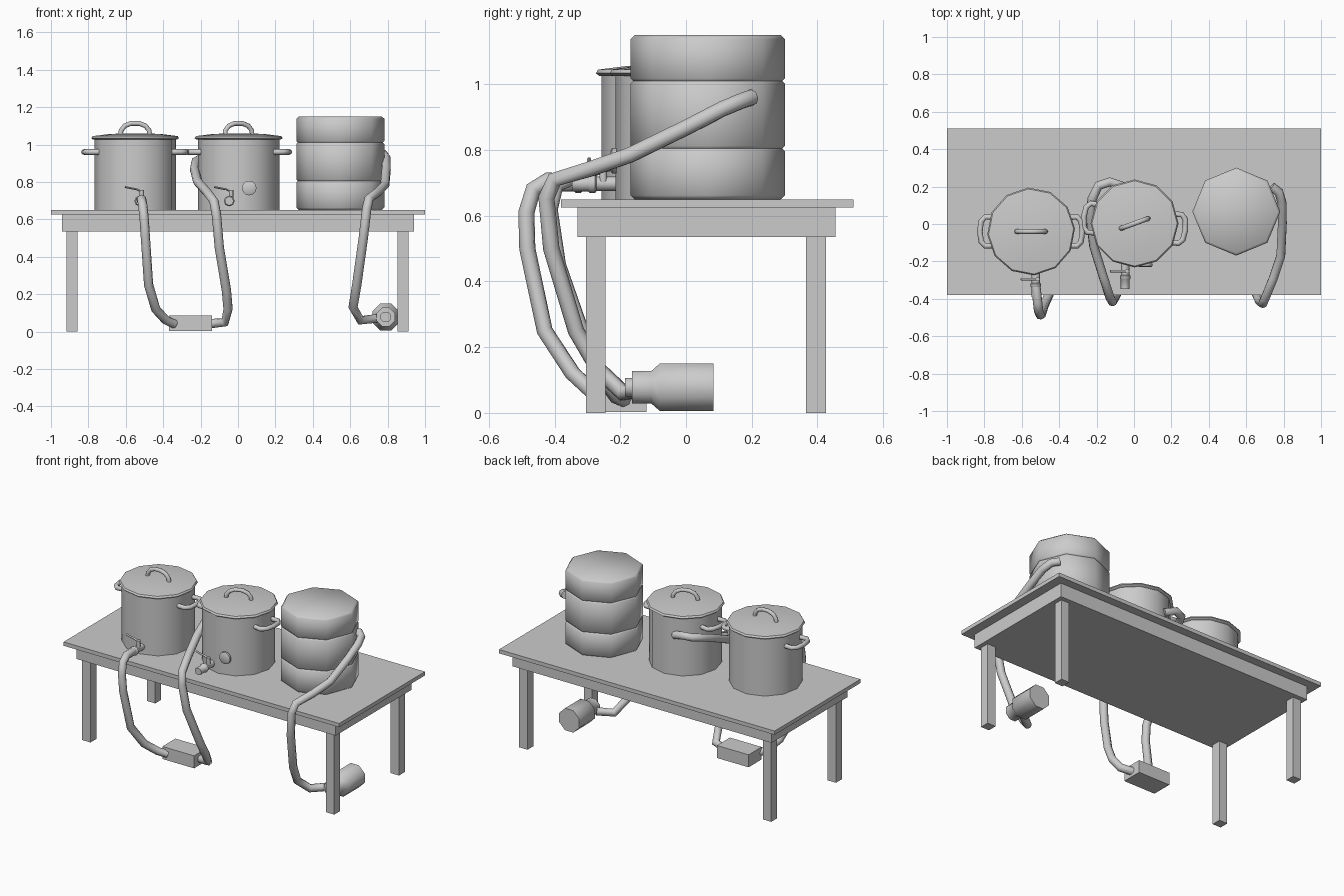
import bpy, bmesh, math
from mathutils import Vector

if "Cube" in bpy.data.objects:
    bpy.data.objects.remove(bpy.data.objects["Cube"])


def finish(name, bm, angle=None):
    bmesh.ops.recalc_face_normals(bm, faces=bm.faces)
    me = bpy.data.meshes.new(name)
    bm.to_mesh(me)
    bm.free()
    ob = bpy.data.objects.new(name, me)
    bpy.context.collection.objects.link(ob)
    if angle:
        smooth(ob, angle)
    return ob


def smooth(ob, angle):
    bpy.ops.object.select_all(action='DESELECT')
    ob.select_set(True)
    bpy.context.view_layer.objects.active = ob
    bpy.ops.object.shade_smooth_by_angle(angle=math.radians(angle))


def box(name, x0, x1, y0, y1, z0, z1):
    bm = bmesh.new()
    bmesh.ops.create_cube(bm, size=1)
    for v in bm.verts:
        v.co = ((x0 + x1) / 2 + v.co.x * (x1 - x0),
                (y0 + y1) / 2 + v.co.y * (y1 - y0),
                (z0 + z1) / 2 + v.co.z * (z1 - z0))
    return finish(name, bm)


def lathe(name, profile, sides, origin, axis=(0, 0, 1), turn=0.0, angle=50):
    """Revolve (radius, height) points, capping both ends."""
    bm = bmesh.new()
    rot = Vector((0, 0, 1)).rotation_difference(Vector(axis))
    rings = []
    for r, h in profile:
        ring = []
        for i in range(sides):
            a = turn + 2 * math.pi * i / sides
            p = rot @ Vector((r * math.cos(a), r * math.sin(a), h))
            ring.append(bm.verts.new(p + Vector(origin)))
        rings.append(ring)
    for lo, hi in zip(rings, rings[1:]):
        for i in range(sides):
            j = (i + 1) % sides
            bm.faces.new((lo[i], lo[j], hi[j], hi[i]))
    bm.faces.new(rings[0])
    bm.faces.new(rings[-1])
    return finish(name, bm, angle)


def tube(name, points, radius, res=2):
    cu = bpy.data.curves.new(name, 'CURVE')
    cu.dimensions = '3D'
    cu.bevel_depth = radius
    cu.bevel_resolution = res
    cu.use_fill_caps = True
    sp = cu.splines.new('POLY')
    sp.points.add(len(points) - 1)
    for p, co in zip(sp.points, points):
        p.co = (*co, 1)
    ob = bpy.data.objects.new(name, cu)
    bpy.context.collection.objects.link(ob)
    bpy.ops.object.select_all(action='DESELECT')
    ob.select_set(True)
    bpy.context.view_layer.objects.active = ob
    bpy.ops.object.convert(target='MESH')
    smooth(bpy.context.object, 60)


# Table
box("table_top", -1, 1, -0.38, 0.51, 0.625, 0.65)
box("table_apron", -0.94, 0.94, -0.33, 0.455, 0.535, 0.625)
for xn, x in (("left", -0.887), ("right", 0.882)):
    for yn, y in (("front", -0.275), ("back", 0.396)):
        box(f"{yn}_{xn}_leg", x - 0.03, x + 0.03, y - 0.03, y + 0.03, 0, 0.54)


# Pots with lids, handles and spigots
def pot(name, cx, cy, turn, side_turn, lid_turn, tap_x, lever):
    lathe(name + "_body", [(0.218, 0.65), (0.218, 1.03)], 12, (cx, cy, 0), turn=turn)
    lathe(name + "_lid", [(0.225, 1.026), (0.235, 1.034), (0.228, 1.045),
                          (0.14, 1.056), (0.05, 1.06)], 12, (cx, cy, 0), turn=turn)
    # lid handle arch
    c, s = math.cos(lid_turn), math.sin(lid_turn)
    arch = [(-0.078, 1.045), (-0.075, 1.075), (-0.055, 1.1), (-0.022, 1.113),
            (0.022, 1.113), (0.055, 1.1), (0.075, 1.075), (0.078, 1.045)]
    tube(name + "_lid_handle", [(cx + c * u, cy + s * u, z) for u, z in arch], 0.013)
    # side handles
    loop = [(0.19, -0.075), (0.245, -0.078), (0.267, -0.055), (0.274, 0),
            (0.267, 0.055), (0.245, 0.078), (0.19, 0.075)]
    for sn, sgn in (("left", -1), ("right", 1)):
        c, s = sgn * math.cos(side_turn), sgn * math.sin(side_turn)
        tube(f"{name}_{sn}_handle", [(cx + c * u - s * v, cy + s * u + c * v, 0.96)
                                     for u, v in loop], 0.015)
    # spigot and lever
    y = cy - 0.2
    lathe(name + "_spigot", [(0.022, 0), (0.022, 0.075), (0.029, 0.08), (0.029, 0.095),
                             (0.024, 0.1), (0.024, 0.15)], 8, (tap_x, y, 0.698), (0, -1, 0))
    lathe(name + "_valve_stem", [(0.012, 0.7), (0.012, 0.757)], 8, (tap_x + 0.01, y - 0.055, 0))
    tube(name + "_lever", [(tap_x + 0.02, y - 0.055, 0.742), (tap_x - 0.015, y - 0.055, 0.76),
                           (tap_x - 0.08, y - 0.055, 0.773)], 0.006, 1)


pot("left_pot", -0.55, -0.04, math.radians(4), 0, 0, -0.525, -1)
pot("middle_pot", 0.003, 0.003, 0, math.radians(-7), math.radians(20), -0.047, -1)

# Thermometer dial on the middle pot
lathe("thermometer_dial", [(0.015, 0), (0.015, 0.02), (0.039, 0.022), (0.039, 0.035),
                           (0.03, 0.04)], 12, (0.06, -0.19, 0.767), (0, -1, 0))

# Octagonal insulated drum with two grooves
lathe("drum", [(0.222, 0.65), (0.235, 0.662),
               (0.235, 0.797), (0.227, 0.805), (0.235, 0.813),
               (0.235, 1.002), (0.227, 1.01), (0.235, 1.018),
               (0.235, 1.138), (0.222, 1.15)], 8, (0.547, 0.066, 0))

# Hoses
tube("left_pot_hose", [(-0.525, -0.33, 0.7), (-0.515, -0.42, 0.708), (-0.51, -0.465, 0.68),
                       (-0.502, -0.486, 0.61), (-0.495, -0.483, 0.5), (-0.478, -0.43, 0.25),
                       (-0.44, -0.345, 0.12), (-0.385, -0.28, 0.06), (-0.34, -0.245, 0.04)], 0.025)
tube("middle_pot_hose", [(-0.06, 0.2, 0.91), (-0.13, 0.225, 0.935), (-0.19, 0.205, 0.93),
                         (-0.225, 0.13, 0.91), (-0.233, 0.03, 0.87), (-0.215, -0.12, 0.8),
                         (-0.165, -0.28, 0.745), (-0.128, -0.395, 0.695), (-0.115, -0.415, 0.62),
                         (-0.1, -0.39, 0.45), (-0.062, -0.31, 0.22), (-0.053, -0.26, 0.12),
                         (-0.07, -0.21, 0.05), (-0.15, -0.19, 0.042)], 0.025)
tube("drum_hose", [(0.735, 0.2, 0.96), (0.775, 0.17, 0.95), (0.792, 0.11, 0.925),
                   (0.793, 0, 0.868), (0.785, -0.17, 0.785), (0.745, -0.29, 0.743),
                   (0.7, -0.4, 0.71), (0.688, -0.425, 0.655), (0.67, -0.41, 0.5),
                   (0.635, -0.335, 0.25), (0.615, -0.265, 0.13), (0.655, -0.19, 0.06),
                   (0.74, -0.13, 0.07)], 0.025)

# Pump box and motor pump under the table
box("pump_box", -0.37, -0.14, -0.255, -0.12, 0.003, 0.085)
lathe("motor_pump", [(0.03, -0.185), (0.03, -0.165), (0.054, -0.165), (0.054, -0.105),
                     (0.078, -0.08), (0.078, 0.083)], 8, (0.79, 0, 0.078), (0, 1, 0),
      turn=math.pi / 8, angle=48)
